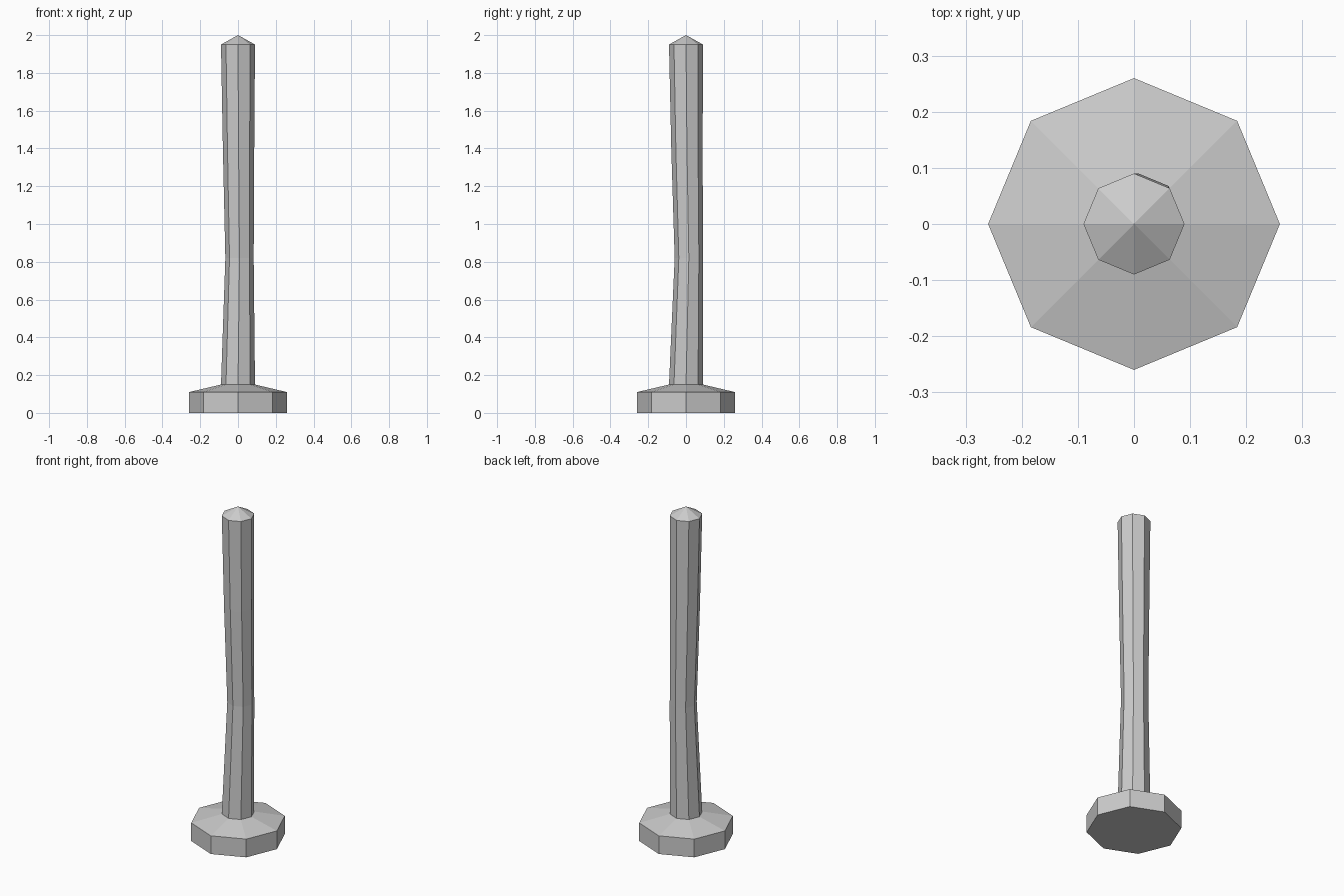
import bpy, bmesh
from math import cos, sin, pi

if "Cube" in bpy.data.objects:
    bpy.data.objects.remove(bpy.data.objects["Cube"])

SIDES = 8


def lathe(name, rings, apex=None):
    """Flat-shaded octagonal loft through rings of (z, radius, x, y)."""
    bm = bmesh.new()
    loops = [[bm.verts.new((cx + r * cos(2 * pi * i / SIDES),
                            cy + r * sin(2 * pi * i / SIDES), z))
              for i in range(SIDES)] for z, r, cx, cy in rings]
    pairs = [(i, (i + 1) % SIDES) for i in range(SIDES)]
    for low, high in zip(loops, loops[1:]):
        for i, j in pairs:
            bm.faces.new((low[i], low[j], high[j], high[i]))
    bm.faces.new(loops[0][::-1])
    if apex is None:
        bm.faces.new(loops[-1])
    else:
        tip = bm.verts.new((0, 0, apex))
        for i, j in pairs:
            bm.faces.new((loops[-1][i], loops[-1][j], tip))
    bmesh.ops.recalc_face_normals(bm, faces=bm.faces)
    mesh = bpy.data.meshes.new(name)
    bm.to_mesh(mesh)
    bm.free()
    obj = bpy.data.objects.new(name, mesh)
    bpy.context.collection.objects.link(obj)


# Base, shoulder, slightly bowed shaft and pointed cap: one closed skin
lathe("post", [
    (0.00, 0.26, 0, 0),
    (0.11, 0.26, 0, 0),
    (0.15, 0.09, 0, 0),
    (0.82, 0.075, 0.008, 0.015),
    (1.40, 0.083, 0.003, 0.005),
    (1.95, 0.09, 0, 0),
], apex=2.0)
